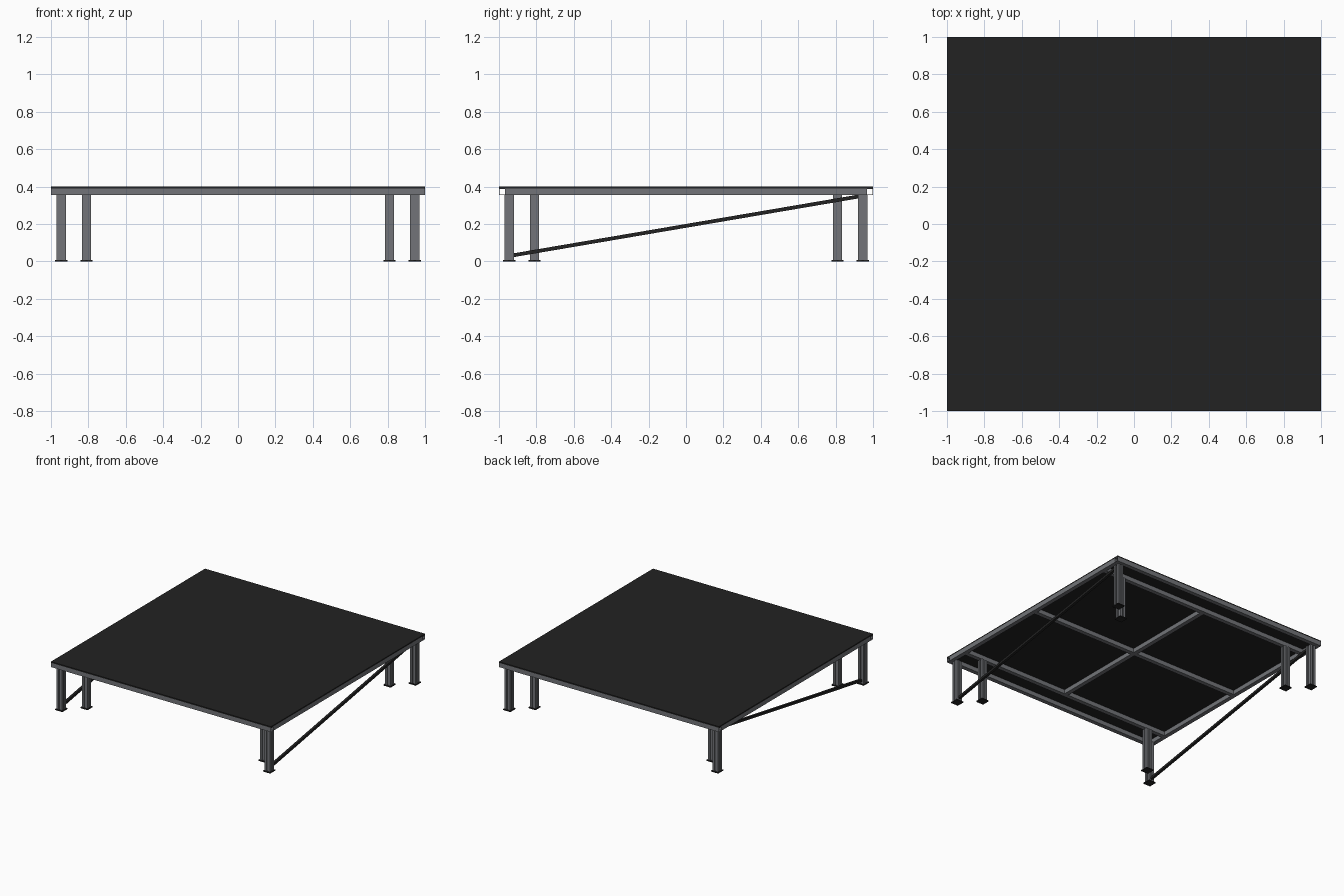
import bpy, bmesh
from math import atan2, hypot
from mathutils import Matrix, Vector

cube = bpy.data.objects.get("Cube")
if cube:
    bpy.data.objects.remove(cube, do_unlink=True)


def material(name, color):
    m = bpy.data.materials.new(name)
    m.use_nodes = True
    m.diffuse_color = (*color, 1)
    m.node_tree.nodes["Principled BSDF"].inputs["Base Color"].default_value = (*color, 1)
    return m


STEEL = material("grey steel", (0.17, 0.175, 0.19))
BLACK = material("matte black", (0.016, 0.016, 0.016))


def finish(name, bm, mat):
    bmesh.ops.recalc_face_normals(bm, faces=bm.faces)
    mesh = bpy.data.meshes.new(name)
    bm.to_mesh(mesh)
    bm.free()
    mesh.materials.append(mat)
    ob = bpy.data.objects.new(name, mesh)
    bpy.context.collection.objects.link(ob)
    return ob


def box(name, center, size, mat, rot_x=0):
    bm = bmesh.new()
    bmesh.ops.create_cube(bm, size=1)
    bm.transform(Matrix.Translation(center) @ Matrix.Rotation(rot_x, 4, 'X')
                 @ Matrix.Diagonal((*size, 1)))
    return finish(name, bm, mat)


def tube(name, start, end, width, height, wall=0.003):
    """Open-ended hollow rectangular tube along x or y."""
    a, b = Vector(start), Vector(end)
    along = (b - a).normalized()
    side = along.cross(Vector((0, 0, 1)))
    corners = [(-1, -1), (1, -1), (1, 1), (-1, 1)]
    bm = bmesh.new()
    rings = []
    for p in (a, b):
        for inset in (0, wall):
            rings.append([bm.verts.new(p + side * (u * (width / 2 - inset))
                          + Vector((0, 0, v * (height / 2 - inset)))) for u, v in corners])
    outer_a, inner_a, outer_b, inner_b = rings
    for r, s in ((outer_a, outer_b), (inner_b, inner_a), (inner_a, outer_a), (outer_b, inner_b)):
        for i in range(4):
            j = (i + 1) % 4
            bm.faces.new((r[i], r[j], s[j], s[i]))
    return finish(name, bm, STEEL)


def slotted_post(name, x, y, z0, z1, half=0.025, slot=0.006, depth=0.008):
    """Square post with a groove down the middle of each face."""
    bm = bmesh.new()
    quarter = [(half, -half), (half, -slot), (half - depth, -slot),
               (half - depth, slot), (half, slot)]
    profile = []
    for turn in range(4):
        for u, v in quarter:
            for _ in range(turn):
                u, v = -v, u
            profile.append((u, v))
    face = bm.faces.new([bm.verts.new((x + u, y + v, z0)) for u, v in profile])
    top = bmesh.ops.extrude_face_region(bm, geom=[face])["geom"]
    bmesh.ops.translate(bm, vec=(0, 0, z1 - z0),
                        verts=[g for g in top if isinstance(g, bmesh.types.BMVert)])
    return finish(name, bm, STEEL)


# Deck panel
DECK, BEAM_LOW, W = 0.39, 0.355, 0.035
box("deck_panel", (0, 0, 0.395), (2, 2, 0.01), BLACK)

# Outer frame and inner joists
ZB, H = (DECK + BEAM_LOW) / 2, DECK - BEAM_LOW
EDGE, INNER = 1 - W / 2, 0.81
for s, tag in ((-1, "front"), (1, "back")):
    tube(f"{tag}_rail", (-1, s * EDGE, ZB), (1, s * EDGE, ZB), W, H)
    tube(f"{tag}_joist", (W - 1, s * INNER, ZB), (1 - W, s * INNER, ZB), W, H)
for s, tag in ((-1, "right"), (1, "left")):
    tube(f"{tag}_rail", (s * EDGE, W - 1, ZB), (s * EDGE, 1 - W, ZB), W, H)
tube("middle_cross_joist", (W - 1, 0, ZB), (1 - W, 0, ZB), W, H)
for s, tag in ((-1, "front"), (1, "back")):
    tube(f"{tag}_long_joist", (0, s * W / 2, ZB), (0, s * (INNER - W / 2), ZB), W, H)

# Paired legs with foot plates at each corner
PLATE = 0.008
for sx, side in ((-1, "right"), (1, "left")):
    for sy, end in ((-1, "front"), (1, "back")):
        for d, kind in ((0.945, "outer"), (INNER, "inner")):
            label = f"{end}_{side}_{kind}"
            slotted_post(label + "_leg", sx * d, sy * d, PLATE, BEAM_LOW)
            box(label + "_foot", (sx * d, sy * d, PLATE / 2), (0.066, 0.066, PLATE), BLACK)

# Diagonal side braces, low at the front and high at the back
rise, run = 0.315, 1.85
for sx, side in ((-1, "right"), (1, "left")):
    box(f"{side}_brace", (sx * 0.945, 0, 0.19), (0.02, hypot(rise, run), 0.02),
        BLACK, atan2(rise, run))
